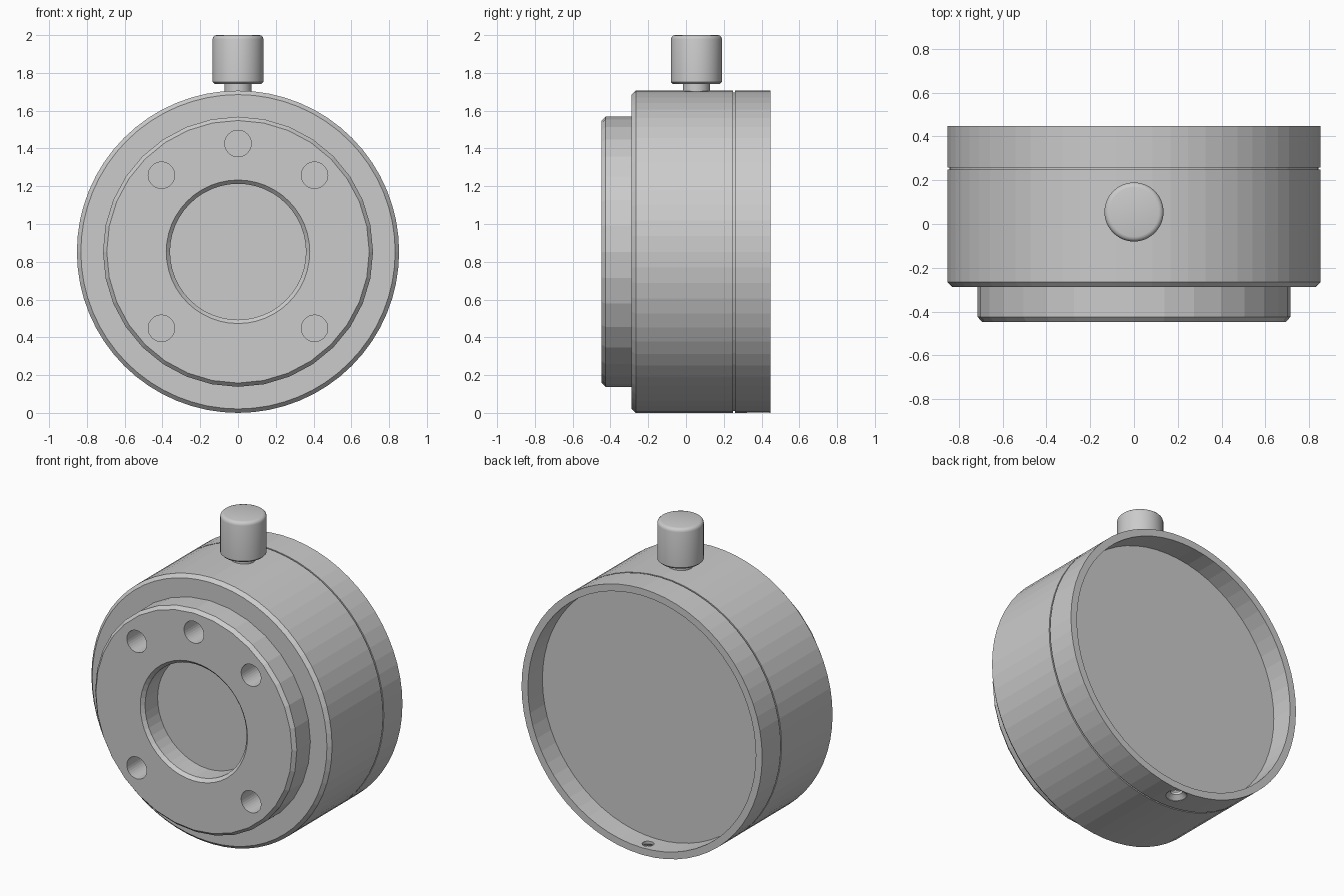
import bpy, bmesh, math
from mathutils import Matrix

if "Cube" in bpy.data.objects:
    bpy.data.objects.remove(bpy.data.objects["Cube"])

CZ = 0.853  # height of the main axis
ALONG_Y = Matrix.Rotation(-math.pi / 2, 4, 'X')


def lathe(name, profile, loc, sides, along_y=False):
    """Closed solid turned from (radius, position) pairs along z, or along y."""
    bm = bmesh.new()
    rings = []
    for r, h in profile:
        rings.append([bm.verts.new((r * math.cos(2 * math.pi * i / sides),
                                    r * math.sin(2 * math.pi * i / sides), h))
                      for i in range(sides)])
    for a, b in zip(rings, rings[1:]):
        for i in range(sides):
            j = (i + 1) % sides
            bm.faces.new((a[i], a[j], b[j], b[i]))
    bm.faces.new(rings[0])
    bm.faces.new(rings[-1])
    if along_y:
        bm.transform(ALONG_Y)
    bmesh.ops.recalc_face_normals(bm, faces=bm.faces)
    me = bpy.data.meshes.new(name)
    bm.to_mesh(me)
    bm.free()
    ob = bpy.data.objects.new(name, me)
    ob.location = loc
    bpy.context.collection.objects.link(ob)
    bpy.context.view_layer.update()
    return ob


def combine(target, tool, operation):
    """Apply a boolean and throw the tool object away."""
    mod = target.modifiers.new("bool", 'BOOLEAN')
    mod.operation = operation
    mod.solver = 'EXACT'
    mod.object = tool
    bpy.context.view_layer.objects.active = target
    bpy.ops.object.modifier_apply(modifier=mod.name)
    bpy.data.objects.remove(tool)


# Main drum: chamfered front, thin groove, recessed back
housing = lathe("housing", [
    (0.832, -0.288), (0.853, -0.266), (0.853, 0.250), (0.843, 0.250),
    (0.843, 0.259), (0.853, 0.259), (0.853, 0.447), (0.808, 0.447),
    (0.808, 0.300)], (0, 0, CZ), 64, True)

# Raised front flange
flange = lathe("front_flange", [(0.695, -0.447), (0.715, -0.425), (0.715, -0.2)],
               (0, 0, CZ), 32, True)
combine(housing, flange, 'UNION')

# Central bore with chamfered lip
bore = lathe("bore_cutter", [(0.40, -0.467), (0.38, -0.447), (0.36, -0.427), (0.36, -0.30)],
             (0, 0, CZ), 48, True)
combine(housing, bore, 'DIFFERENCE')

# Five screw holes, none at the bottom or the sides
for deg in (45, 90, 135, 225, 315):
    a = math.radians(deg)
    hole = lathe("hole_cutter", [(0.07, -0.5), (0.07, -0.2)],
                 (0.573 * math.cos(a), 0, CZ + 0.573 * math.sin(a)), 32, True)
    combine(housing, hole, 'DIFFERENCE')

# Countersunk hole through the bottom of the back rim
sink = lathe("countersink_cutter", [(0.062, -0.03), (0.062, 0.004), (0.035, 0.028), (0.035, 0.15)],
             (0, 0.383, 0), 32)
combine(housing, sink, 'DIFFERENCE')

# Knob on a short stem, with rounded edges
R, F = 0.135, 0.022
arc = [math.radians(d) for d in (0, 30, 60, 90)]
lower = [(R - 0.01, 1.742), (R, 1.752)]
upper = [(R - F + F * math.cos(t), 2.0 - F + F * math.sin(t)) for t in arc]
knob = lathe("knob", [(0.072, 1.66), (0.072, 1.742)] + lower + upper, (0, 0.055, 0), 48)
knob.select_set(True)
bpy.context.view_layer.objects.active = knob
bpy.ops.object.shade_smooth_by_angle(angle=math.radians(35))
